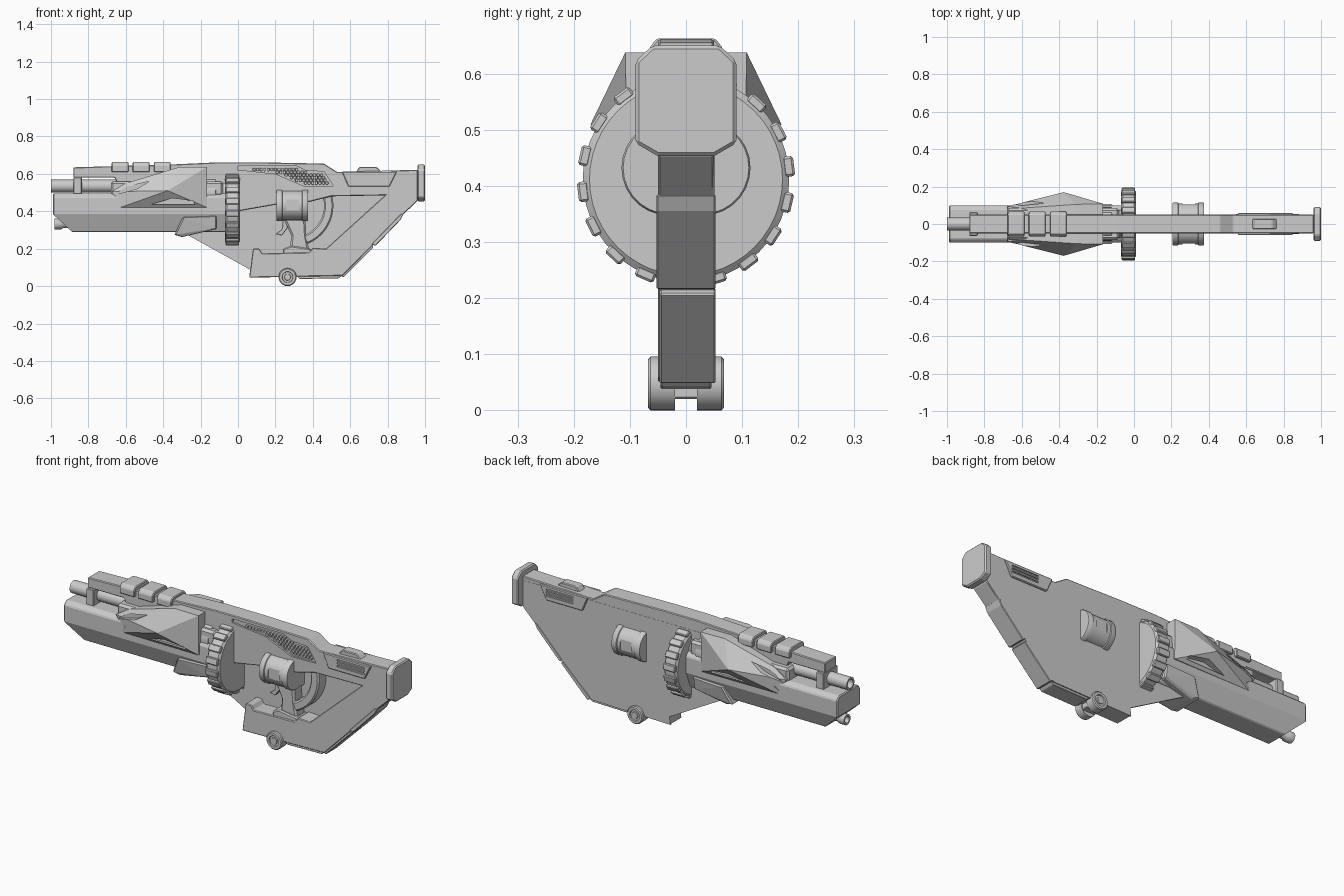
import bpy, bmesh, math
from mathutils import Vector, Matrix

if "Cube" in bpy.data.objects:
    bpy.data.objects.remove(bpy.data.objects["Cube"])


def finish(name, bm, bevel=0.0, smooth=False):
    bmesh.ops.recalc_face_normals(bm, faces=bm.faces)
    me = bpy.data.meshes.new(name)
    bm.to_mesh(me)
    bm.free()
    ob = bpy.data.objects.new(name, me)
    bpy.context.collection.objects.link(ob)
    if smooth:
        bpy.ops.object.select_all(action='DESELECT')
        ob.select_set(True)
        bpy.context.view_layer.objects.active = ob
        bpy.ops.object.shade_smooth_by_angle(angle=math.radians(35))
    if bevel:
        m = ob.modifiers.new("bevel", 'BEVEL')
        m.width, m.segments, m.limit_method = bevel, 1, 'ANGLE'
    return ob


def prism(name, pts, y0, y1, bevel=0.0):
    """Side profile in x, z pulled through y."""
    bm = bmesh.new()
    f = bm.faces.new([bm.verts.new((x, y0, z)) for x, z in pts])
    r = bmesh.ops.extrude_face_region(bm, geom=[f])
    bmesh.ops.translate(bm, verts=[v for v in r['geom'] if isinstance(v, bmesh.types.BMVert)],
                        vec=(0, y1 - y0, 0))
    return finish(name, bm, bevel)


def section(name, pts, x0, x1, bevel=0.0):
    """Cross-section in y, z pulled along x."""
    bm = bmesh.new()
    a, b = [[bm.verts.new((x, y, z)) for y, z in pts] for x in (x0, x1)]
    bm.faces.new(a)
    bm.faces.new(b)
    for i in range(len(pts)):
        j = (i + 1) % len(pts)
        bm.faces.new((a[i], a[j], b[j], b[i]))
    return finish(name, bm, bevel)


def box(name, x, y, z, bevel=0.0):
    return prism(name, [(x[0], z[0]), (x[1], z[0]), (x[1], z[1]), (x[0], z[1])], *y, bevel)


def hull(name, pts, bevel=0.0):
    bm = bmesh.new()
    for p in pts:
        bm.verts.new(p)
    bmesh.ops.convex_hull(bm, input=bm.verts)
    return finish(name, bm, bevel)


def lathe(name, prof, centre, axis='X', n=32):
    """Revolve (position, radius) pairs about an axis through centre."""
    bm = bmesh.new()
    vs = [bm.verts.new((p, r, 0)) for p, r in prof]
    es = [bm.edges.new(e) for e in zip(vs, vs[1:])]
    bmesh.ops.spin(bm, geom=vs + es, axis=(1, 0, 0), cent=(0, 0, 0), angle=2 * math.pi, steps=n)
    bmesh.ops.remove_doubles(bm, verts=bm.verts, dist=1e-5)
    if axis == 'Y':
        bm.transform(Matrix.Rotation(math.pi / 2, 4, 'Z'))
    bm.transform(Matrix.Translation(centre))
    return finish(name, bm, smooth=True)


def cut(ob, cutter):
    m = ob.modifiers.new("cut", 'BOOLEAN')
    m.operation, m.object, m.solver = 'DIFFERENCE', cutter, 'EXACT'
    cutter.hide_render = True
    cutter.display_type = 'WIRE'
    cutter.hide_set(True)


# Main frame: top rail, receiver, stock and lower bar as one profile
frame = prism("main_frame", [
    (-.88, .635), (-.36, .65), (-.1, .662), (.1, .662), (.46, .655), (.53, .61), (.96, .622),
    (.96, .455), (.88, .38), (.56, .055), (.06, .045), (.08, .2), (.115, .2), (.13, .175),
    (.38, .18), (.4, .205), (.47, .2), (.785, .485), (.5, .48), (.38, .45), (.2, .435), (0, .4),
    (-.6, .45), (-.66, .58), (-.88, .58)], -.05, .05, .004)

# Closed far side of the frame
prism("side_cover", [(-.3, .29), (.065, .088), (.06, .045), (.56, .055), (.88, .38), (.955, .455),
                     (.955, .6), (.5, .6), (-.3, .6)], .042, .051)

# Recessed honeycomb panel on the near side
panel = [(0, .643), (.31, .643), (.36, .618), (.46, .612), (.51, .535), (.36, .532), (.2, .6), (.0, .622)]
cut(frame, prism("panel_cutter", panel, -.08, -.04))


def inside(x, z):
    hit = False
    for (x0, z0), (x1, z1) in zip(panel, panel[1:] + panel[:1]):
        if (z0 > z) != (z1 > z) and x < x0 + (z - z0) * (x1 - x0) / (z1 - z0):
            hit = not hit
    return hit


bm = bmesh.new()
for row in range(9):
    for col in range(28):
        x, z = .01 + (col + .5 * (row % 2)) * .019, .536 + row * .0145
        if all(inside(x + dx, z + dz) for dx in (-.008, .008) for dz in (-.008, .008)):
            bmesh.ops.create_cone(bm, cap_ends=True, segments=6, radius1=.0095, radius2=.008, depth=.011,
                                  matrix=Matrix.Translation((x, -.0435, z)) @ Matrix.Rotation(math.pi / 2, 4, 'X'))
finish("honeycomb", bm)

# Stock: vent panels, slats, top block, bumpers and butt pad
for s in (-1, 1):
    vent = prism("stock_vent_panel", [(.555, .612), (.85, .612), (.81, .532), (.59, .532)],
                 s * .045, s * .06, .004)
    for i in range(3):
        z = .555 + i * .016
        cut(vent, box("vent_cutter", (.645, .81), (s * .053, s * .07), (z, z + .009)))
prism("stock_top_block", [(.63, .61), (.65, .637), (.74, .637), (.77, .61)], -.027, .027, .004)
section("butt_pad", [(-.06, .65), (.06, .65), (.09, .622), (.09, .476), (.05, .453), (-.05, .453),
                     (-.09, .476), (-.09, .622)], .96, 1, .006)
prism("rear_bumper_upper", [(.885, .385), (.87, .355), (.735, .215), (.715, .225), (.87, .385)], -.053, .053, .003)
prism("rear_bumper_lower", [(.725, .207), (.565, .047), (.54, .06), (.71, .22)], -.047, .053, .003)
prism("lower_lip", [(.31, .06), (.56, .06), (.54, .042), (.33, .038)], -.045, .045, .002)

# Foot rollers
box("roller_bracket", (.225, .305), (-.045, .045), (.02, .07), .004)
for s in (-1, 1):
    lathe("foot_roller", [(s * .02, 0), (s * .02, .048), (s * .063, .048), (s * .068, .043), (s * .068, .03),
                          (s * .062, .028), (s * .062, .018), (s * .066, .016), (s * .066, 0)],
          (.265, 0, .048), 'Y', 24)

# Grip hub: banded half drums on both sides
for s in (-1, 1):
    hub = lathe("grip_hub", [(.205, 0), (.205, .082), (.21, .085), (.235, .085), (.238, .08), (.342, .08), (.345, .085),
                             (.37, .085), (.375, .082), (.375, 0)], (0, s * .03, .432), 'X', 28)
    cut(hub, box("hub_cutter", (.258, .325), (s * .103, s * .13), (.405, .465)))

# Grip, trigger and guard ring inside the frame opening
prism("grip", [(.245, .36), (.36, .36), (.365, .27), (.385, .17), (.275, .17), (.285, .27)], -.033, .045, .01)
prism("grip_foot", [(.24, .2), (.285, .215), (.39, .2), (.39, .17), (.24, .17)], -.045, .045, .006)
prism("trigger", [(.24, .36), (.265, .36), (.265, .31), (.235, .27), (.2, .278), (.235, .305)], -.015, .015, .003)
arc = [math.radians(20 - 90 * i / 16) for i in range(17)]
prism("guard_ring", [(.29 + .22 * math.cos(a), .43 + .22 * math.sin(a)) for a in arc] +
      [(.29 + .17 * math.cos(a), .43 + .17 * math.sin(a)) for a in reversed(arc)], -.03, .045, .008)

# Ribbed drum
lathe("drum", [(-.07, 0), (-.07, .172), (-.06, .184), (0, .184), (.01, .172), (.01, 0)], (0, 0, .412), 'X', 48)
bm = bmesh.new()
for i in range(18):
    a = math.radians(7 + i * 20)
    m = (Matrix.Translation((-.03, .184 * math.cos(a), .412 + .184 * math.sin(a)))
         @ Matrix.Rotation(a, 4, 'X') @ Matrix.Diagonal((.072, .02, .036, 1)))
    bmesh.ops.create_cube(bm, size=1, matrix=m)
finish("drum_ribs", bm, .004)
lathe("drum_neck", [(-.3, .09), (-.12, .09), (-.115, .075), (-.06, .075)], (0, 0, .495))

# Barrel housing with faceted underside and slanted nose
housing = section("barrel_housing", [(-.06, .29), (.06, .29), (.1, .385), (.1, .475), (.08, .495),
                                     (-.08, .495), (-.1, .475), (-.1, .385)], -.99, -.06, .005)
cut(housing, prism("nose_cutter", [(-1.05, .405), (-.99, .385), (-.885, .288), (-.88, .2), (-1.05, .2)], -.2, .2))
box("housing_top", (-.68, -.08), (-.085, .085), (.48, .56), .012)

# Barrels: hollow upper and small lower
lathe("upper_barrel", [(-.9, 0), (-.9, .024), (-1, .024), (-1, .034), (-.6, .034)], (0, 0, .535), 'X', 24)
box("barrel_bracket", (-.88, -.835), (-.063, .063), (.485, .582), .004)
lathe("lower_barrel", [(-.95, 0), (-.95, .018), (-.98, .018), (-.98, .029), (-.945, .029), (-.935, .022), (-.85, .022)],
      (0, 0, .332), 'X', 20)

# Rail blocks
for x in (-.675, -.563, -.45):
    section("rail_block", [(-.066, .61), (.066, .61), (.066, .645), (.052, .663), (-.052, .663), (-.066, .645)],
            x, x + .09, .004)

# Faceted side wedges with slots
for s in (-1, 1):
    rim = [(-.675, .505), (-.6, .55), (-.31, .638), (-.165, .638), (-.165, .42), (-.63, .42)]
    depth = [.095, .085, .105, .108, .105, .1]
    wedge = hull("side_wedge", [(x, s * .045, z) for x, z in rim] +
                 [(x, s * d, z) for (x, z), d in zip(rim, depth)] + [(-.375, s * .17, .51)])
    cut(wedge, prism("upper_slot_cutter", [(-.66, .488), (-.6, .53), (-.475, .56), (-.54, .52)], s * .095, s * .25))
    cut(wedge, prism("lower_slot_cutter", [(-.47, .435), (-.35, .47), (-.24, .455), (-.23, .437)], s * .102, s * .25))
    cut(wedge, prism("front_notch_cutter", [(-.72, .50), (-.665, .488), (-.61, .455), (-.68, .41), (-.72, .41)],
                     s * .03, s * .25))

# Foregrip under the housing
section_pts = [(-.34, .275), (-.295, .368), (-.115, .375), (-.115, .305), (-.3, .262)]
hull("foregrip", [(x, s * y, z) for s in (-1, 1) for (x, z), y in zip(section_pts, (.085, .108, .108, .095, .075))], .006)
